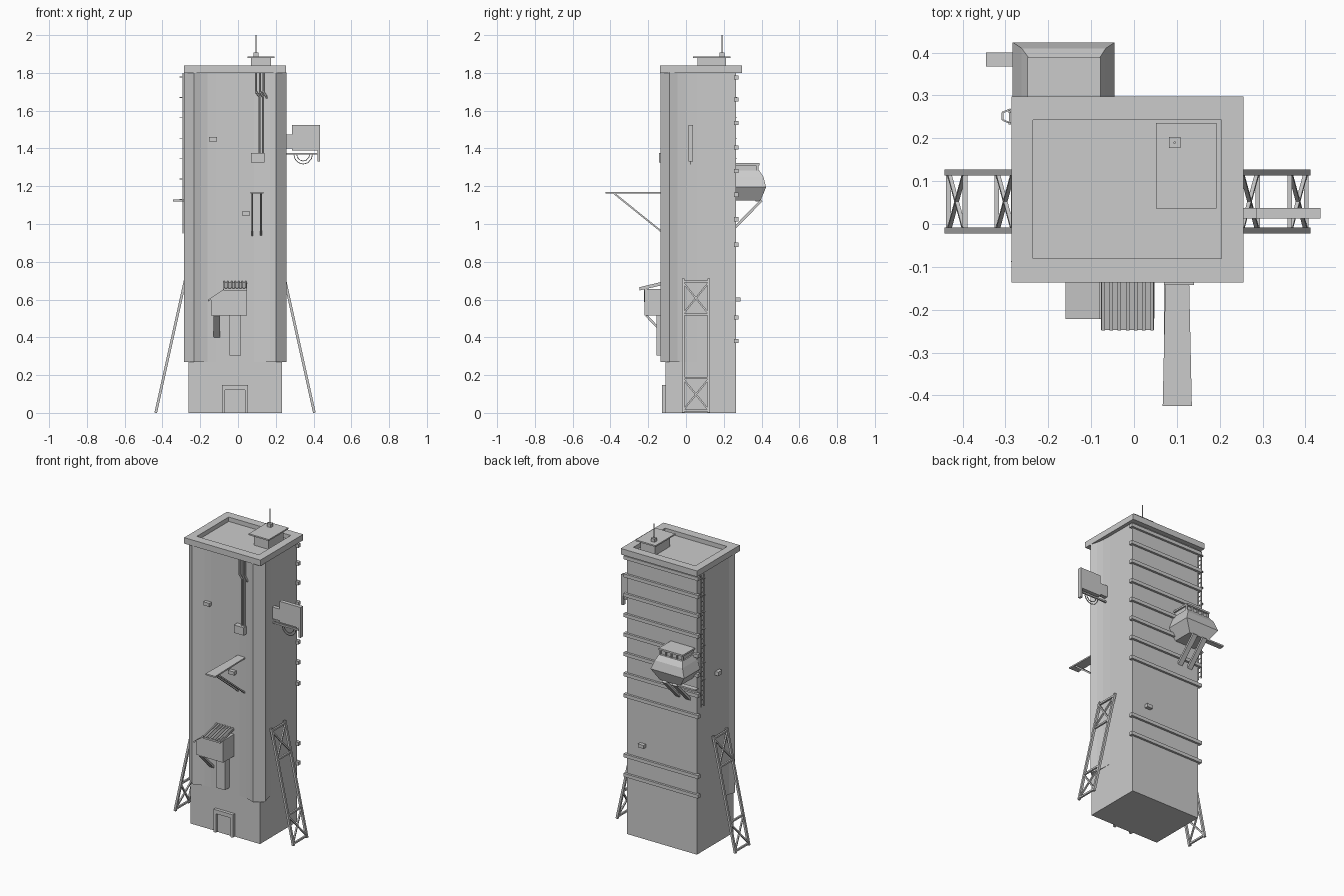
import bpy, bmesh, math
from mathutils import Vector

CX = -0.0155  # symmetry axis of the shaft


def mesh(name, verts, faces):
    me = bpy.data.meshes.new(name)
    me.from_pydata([tuple(v) for v in verts], [], faces)
    bm = bmesh.new()
    bm.from_mesh(me)
    bmesh.ops.recalc_face_normals(bm, faces=bm.faces)
    bm.to_mesh(me)
    bm.free()
    ob = bpy.data.objects.new(name, me)
    bpy.context.collection.objects.link(ob)
    return ob


def loft(name, rings):
    n = len(rings[0])
    faces = [tuple(range(n)), tuple(range((len(rings) - 1) * n, len(rings) * n))]
    for r in range(len(rings) - 1):
        for i in range(n):
            j = (i + 1) % n
            faces.append((r * n + i, r * n + j, r * n + n + j, r * n + n + i))
    return mesh(name, [v for ring in rings for v in ring], faces)


def rect(x0, x1, y0, y1, z):
    return [(x0, y0, z), (x1, y0, z), (x1, y1, z), (x0, y1, z)]


def box(name, x0, x1, y0, y1, z0, z1):
    return loft(name, [rect(x0, x1, y0, y1, z0), rect(x0, x1, y0, y1, z1)])


def prism(name, pts, z0, z1):
    return loft(name, [[(x, y, z) for x, y in pts] for z in (z0, z1)])


def bar(name, a, b, w, h=None, sides=4):
    # straight beam between two points; w is along x or y, h across
    a, b = Vector(a), Vector(b)
    d = (b - a).normalized()
    side = Vector((1, 0, 0)) if abs(d.x) < 0.3 else Vector((0, 1, 0))
    u = (side - d * side.dot(d)).normalized()
    v = d.cross(u)
    h = h or w
    k = 0.5 / math.cos(math.pi / sides)
    ring = [u * math.cos(t) * w * k + v * math.sin(t) * h * k
            for t in [(i + 0.5) * math.tau / sides for i in range(sides)]]
    return loft(name, [[p + o for o in ring] for p in (a, b)])


def path_bars(name, pts, w, sides=4):
    for i in range(len(pts) - 1):
        bar(f"{name}_{i}", pts[i], pts[i + 1], w, sides=sides)


# shaft with bulging front corner piers, above a plain base
half = [(0.2475, 0.265), (0.2475, 0.06), (0.250, 0.0), (0.257, -0.045), (0.2715, -0.088),
        (0.217, -0.135), (0.185, -0.121), (0.145, -0.111), (0.10, -0.108)]
outline = [(CX + x, y) for x, y in half] + [(CX - x, y) for x, y in reversed(half)]
prism("shaft", outline, 0.27, 1.803)
box("base", -0.263, 0.232, -0.108, 0.265, 0, 0.28)


def band(name, pts, z, out=0.017, h=0.022):
    # ledge following the wall line, going right side -> front -> left side
    outer = []
    for i, p in enumerate(pts):
        p = Vector(p)
        q0 = Vector(pts[max(i - 1, 0)])
        q1 = Vector(pts[min(i + 1, len(pts) - 1)])
        segs = [s.normalized() for s in (p - q0, q1 - p) if s.length > 1e-6]
        ns = [Vector((-s.y, s.x)) for s in segs]
        m = sum(ns, Vector((0, 0))).normalized()
        outer.append(p + m * out / m.dot(ns[0]))
    n = len(pts)
    vs = []
    for zz in (z - h / 2, z + h / 2):
        vs += [(x, y, zz) for x, y in pts] + [(p.x, p.y, zz) for p in outer]
    fs = [(0, n, 3 * n, 2 * n), (n - 1, 2 * n - 1, 4 * n - 1, 3 * n - 1)]
    for i in range(n - 1):
        j = i + 1
        fs += [(i, j, n + j, n + i), (2 * n + i, 2 * n + j, 3 * n + j, 3 * n + i),
               (n + i, n + j, 3 * n + j, 3 * n + i), (i, j, 2 * n + j, 2 * n + i)]
    return mesh(name, vs, fs)


# floor ledges, some with gaps
wall = [(x, y) for x, y in outline]
wall = [(-1 * (x - CX) + CX, y) for x, y in wall]  # left side first so normals face out
wall = wall[::-1]
for i, z in enumerate([1.775, 1.66, 1.535, 1.405, 1.28, 1.155, 1.025, 0.89, 0.765, 0.635, 0.505, 0.38]):
    parts = [wall]
    if i == 2:
        parts = [[wall[0], (wall[0][0], 0.055)], [(wall[2][0], -0.02)] + wall[3:]]
    if i in (8, 9):
        parts = [wall[:9] + [(0.08, -0.108)], [(-0.065, -0.108)] + wall[9:]]
    # sequence runs right -> front -> left when first x is positive
    for k, p in enumerate(parts):
        if p[0][0] < p[-1][0]:
            p = p[::-1]
        band(f"ledge_{i}_{k}", p, z, out=-0.017)
    if i not in (8, 9):
        box(f"back_ledge_{i}", -0.28, 0.249, 0.255, 0.279, z - 0.011, z + 0.011)

# roof parapet and sunken deck
for n, b in {"front": (-0.286, 0.255, -0.137, -0.08), "back": (-0.286, 0.255, 0.243, 0.297),
             "left": (-0.286, -0.236, -0.08, 0.243), "right": (0.204, 0.255, -0.08, 0.243)}.items():
    box("parapet_" + n, *b, 1.800, 1.838)
box("roof_deck", -0.24, 0.21, -0.085, 0.25, 1.795, 1.81)

# roof hut and mast
box("roof_hut", 0.07, 0.175, 0.06, 0.212, 1.80, 1.88)
box("roof_hut_cap", 0.051, 0.193, 0.036, 0.236, 1.878, 1.887)
box("mast_foot", 0.082, 0.108, 0.177, 0.203, 1.885, 1.908)
bar("mast", (0.095, 0.19, 1.9), (0.095, 0.19, 2.0), 0.005, sides=6)

# doorway
box("door_left_jamb", -0.085, -0.068, -0.128, -0.10, 0, 0.147)
box("door_right_jamb", 0.036, 0.053, -0.128, -0.10, 0, 0.147)
box("door_lintel", -0.068, 0.036, -0.128, -0.10, 0.122, 0.147)
box("door", -0.068, 0.036, -0.113, -0.10, 0, 0.122)

# side truss legs
for side in (-1, 1):
    def P(y, z):
        return (CX + side * (0.420 - 0.222 * z), y, z)
    Y0, Y1 = -0.015, 0.12
    for y in (Y0, Y1):
        bar("truss_rail", P(y, 0), P(y, 0.71), 0.014)
    for z in (0.012, 0.185, 0.52, 0.695):
        bar("truss_rung", P(Y0, z), P(Y1, z), 0.011)
    for z0, z1 in ((0.015, 0.18), (0.525, 0.69)):
        bar("truss_brace", P(Y0, z0), P(Y1, z1), 0.009)
        bar("truss_brace", P(Y1, z0), P(Y0, z1), 0.009)

# front booth with ribbed roof, lean-to, chute and strut
box("booth", -0.08, 0.048, -0.22, -0.10, 0.515, 0.655)
loft("booth_side", [[(-0.142, y, 0.515), (-0.08, y, 0.515), (-0.08, y, 0.645), (-0.142, y, 0.605)]
                    for y in (-0.218, -0.10)])
loft("booth_side_roof", [[(-0.16, y, 0.588), (-0.077, y, 0.643), (-0.077, y, 0.653), (-0.16, y, 0.598)]
                         for y in (-0.222, -0.10)])
loft("booth_roof", [[(x, -0.247, 0.648), (x, -0.10, 0.682), (x, -0.10, 0.692), (x, -0.247, 0.658)]
                    for x in (-0.077, 0.047)])
for i in range(7):
    x = -0.072 + i * 0.019
    bar("booth_roof_rib", (x, -0.247, 0.659), (x, -0.11, 0.692), 0.008, 0.012)
box("booth_chute", -0.046, 0.016, -0.155, -0.10, 0.305, 0.52)
bar("booth_strut", (-0.112, -0.21, 0.515), (-0.112, -0.10, 0.40), 0.034, 0.012)

# front gangplank with props
loft("gangplank", [[(0.067, -0.425, z), (0.135, -0.425, z), (0.128, -0.10, z), (0.074, -0.10, z)]
                   for z in (1.161, 1.17)])
for x in (0.075, 0.122):
    bar("gangplank_prop", (x, -0.382, 1.163), (x, -0.105, 0.94), 0.009)

# front pipes and junction box
for n, x0, x1, zb in (("a", 0.095, 0.114, 1.36), ("b", 0.117, 0.131, 1.36), ("c", 0.134, 0.150, 1.665)):
    path_bars("pipe_" + n, [(x0, -0.122, 1.805), (x0, -0.122, 1.70), (x1, -0.122, 1.675),
                            (x1, -0.122, zb)], 0.010, 6)
box("junction_box", 0.07, 0.14, -0.142, -0.10, 1.325, 1.375)

# small wall units
for x, z in ((-0.133, 1.449), (0.043, 1.056)):
    box("front_wall_unit", x - 0.021, x + 0.021, -0.132, -0.10, z - 0.011, z + 0.011)
box("back_wall_unit", 0.10, 0.14, 0.26, 0.288, 0.59, 0.612)
box("left_wall_unit", -0.285, -0.255, 0.04, 0.08, 1.08, 1.105)

# right hanging panel with bracket, rod and loose cables
box("panel", 0.285, 0.435, 0.013, 0.037, 1.39, 1.525)
box("panel_bracket", 0.225, 0.29, 0.013, 0.037, 1.40, 1.475)
box("panel_slat", 0.42, 0.435, 0.013, 0.037, 1.33, 1.40)
bar("panel_rod", (0.225, 0.025, 1.372), (0.43, 0.025, 1.372), 0.01)
for k, r in enumerate((0.05, 0.035)):
    path_bars(f"cable_{k}", [(0.345 + r * math.cos(t), 0.025, 1.372 + 1.1 * r * math.sin(t))
                             for t in [math.pi + j * math.pi / 6 for j in range(7)]], 0.004)

# back cabin
loft("cabin", [rect(-0.235, -0.092, 0.26, 0.395, 1.125),
               rect(-0.283, -0.045, 0.26, 0.424, 1.195),
               rect(-0.262, -0.066, 0.26, 0.410, 1.25),
               rect(-0.246, -0.08, 0.26, 0.388, 1.282)])
box("cabin_glass", -0.238, -0.088, 0.26, 0.374, 1.27, 1.312)
box("cabin_lid", -0.248, -0.078, 0.26, 0.388, 1.311, 1.322)
for i in range(5):
    x = -0.242 + i * 0.0395
    box("cabin_post", x - 0.004, x + 0.004, 0.37, 0.384, 1.28, 1.314)
for x in (-0.20, -0.128):
    bar("cabin_strut", (x, 0.40, 1.125), (x, 0.258, 0.98), 0.032, 0.014)
box("cabin_catwalk", -0.345, -0.22, 0.367, 0.40, 1.12, 1.13)

# caged ladder on the left wall near the back corner
for y in (0.235, 0.262):
    bar("ladder_rail", (-0.290, y, 0.95), (-0.290, y, 1.80), 0.005)
for i in range(28):
    z = 0.965 + i * 0.03
    bar("ladder_rung", (-0.290, 0.235, z), (-0.290, 0.262, z), 0.004)
for i in range(7):
    z = 1.13 + i * 0.108
    path_bars("ladder_hoop", [(-0.288, 0.235, z), (-0.307, 0.243, z), (-0.307, 0.260, z),
                              (-0.288, 0.268, z)], 0.004)
